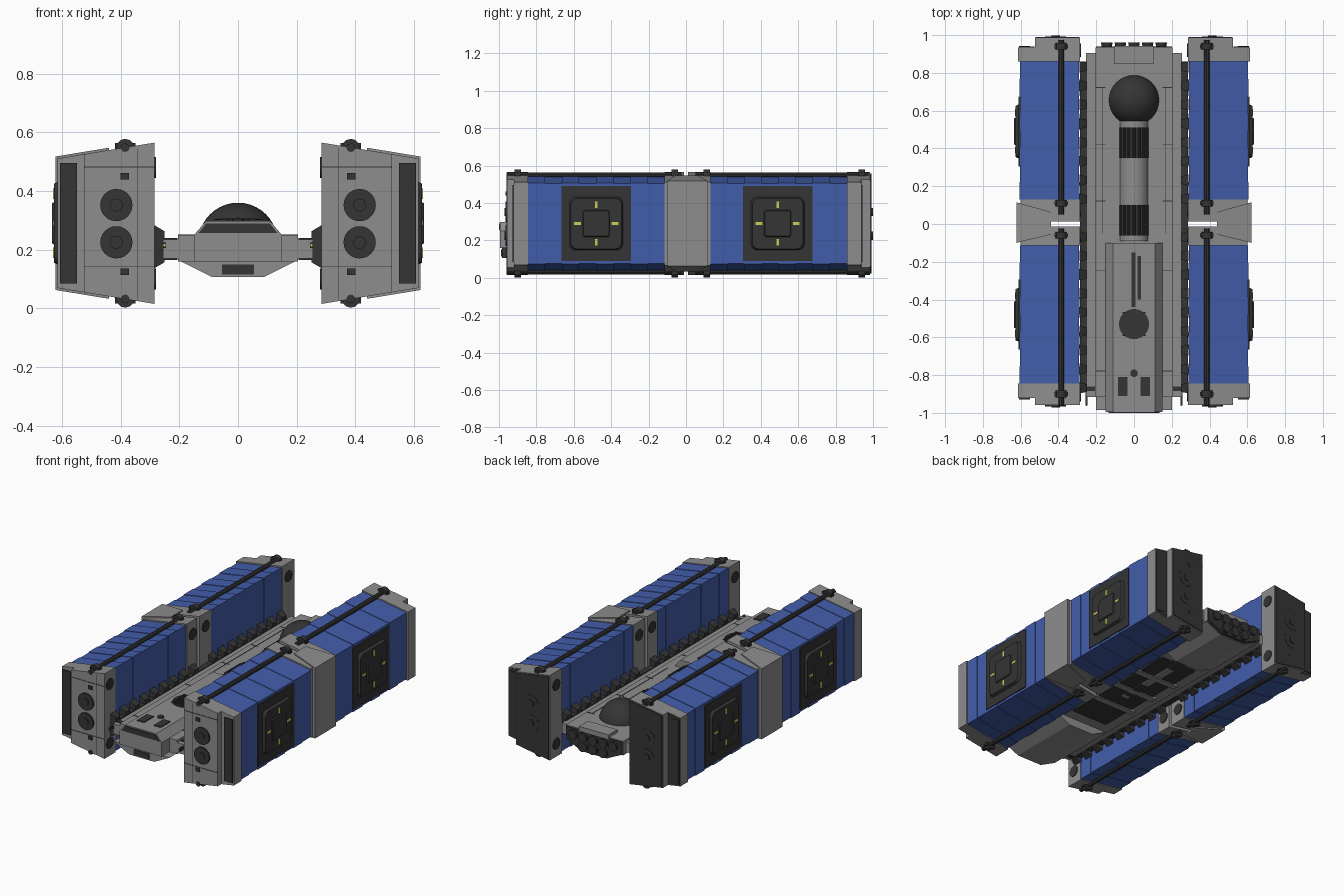
import bpy, bmesh, math
from mathutils import Matrix

if "Cube" in bpy.data.objects:
    bpy.data.objects.remove(bpy.data.objects["Cube"])


def material(name, rgb):
    m = bpy.data.materials.new(name)
    m.use_nodes = True
    m.diffuse_color = (*rgb, 1)
    m.node_tree.nodes["Principled BSDF"].inputs["Base Color"].default_value = (*rgb, 1)
    return m


GRAY = material("hull gray", (0.27, 0.27, 0.27))
DARK = material("charcoal", (0.035, 0.035, 0.035))
BLUE = material("container blue", (0.055, 0.11, 0.40))
YELLOW = material("marker yellow", (0.62, 0.62, 0.09))


def finish(name, bm, mat, smooth=False):
    bmesh.ops.recalc_face_normals(bm, faces=bm.faces)
    me = bpy.data.meshes.new(name)
    bm.to_mesh(me)
    bm.free()
    me.materials.append(mat)
    ob = bpy.data.objects.new(name, me)
    bpy.context.collection.objects.link(ob)
    if smooth:
        bpy.ops.object.select_all(action='DESELECT')
        ob.select_set(True)
        bpy.context.view_layer.objects.active = ob
        bpy.ops.object.shade_smooth_by_angle(angle=math.radians(35))
    return ob


def prism(name, pts, y0, y1, mat, s=1):
    """Extrude an (x, z) outline along y; s = -1 mirrors it in x."""
    bm = bmesh.new()
    a = [bm.verts.new((s * x, y0, z)) for x, z in pts]
    b = [bm.verts.new((s * x, y1, z)) for x, z in pts]
    bm.faces.new(a)
    bm.faces.new(b)
    for i in range(len(a)):
        j = (i + 1) % len(a)
        bm.faces.new((a[i], a[j], b[j], b[i]))
    return finish(name, bm, mat)


def box(name, x, y, z, mat, s=1):
    return prism(name, [(x[0], z[0]), (x[1], z[0]), (x[1], z[1]), (x[0], z[1])], *y, mat, s)


def disc(name, centre, r, depth, axis, mat, r2=None, n=24):
    """Cylinder or cone centred on a point along the given axis."""
    bm = bmesh.new()
    rot = {'X': Matrix.Rotation(math.pi / 2, 4, 'Y'),
           'Y': Matrix.Rotation(math.pi / 2, 4, 'X'), 'Z': Matrix()}[axis]
    bmesh.ops.create_cone(bm, cap_ends=True, segments=n, radius1=r,
                          radius2=r if r2 is None else r2, depth=depth,
                          matrix=Matrix.Translation(centre) @ rot)
    return finish(name, bm, mat, True)


def top(x):
    return 0.565 - 0.164 * (x - 0.285)


def section(x0, x1, d=0.0):
    """Tapered pod cross-section between two x values, inset by d in height."""
    return [(x0, 0.58 - top(x0) + d), (x1, 0.58 - top(x1) + d),
            (x1, top(x1) - d), (x0, top(x0) - d)]


def rounded_plate(name, s, y, half, x0, x1, radius, mat):
    z, h, r = 0.29, half, radius
    bm = bmesh.new()
    ring = []
    for i, (cy, cz) in enumerate(((1, 1), (-1, 1), (-1, -1), (1, -1))):
        for k in range(5):
            t = math.pi / 2 * (i + k / 4)
            ring.append((y + cy * (h - r) + r * math.cos(t), z + cz * (h - r) + r * math.sin(t)))
    f = bm.faces.new([bm.verts.new((s * x0, *p)) for p in ring])
    top_face = bmesh.ops.extrude_face_region(bm, geom=[f])["geom"]
    vs = [v for v in top_face if isinstance(v, bmesh.types.BMVert)]
    for v in vs:
        v.co = (s * x1, y + (v.co.y - y) * 0.93, z + (v.co.z - z) * 0.93)
    return finish(name, bm, mat)


def pod(s, y0, y1, mid, front):
    # ribbed blue container
    n = 8
    step = (y1 - y0) / n
    for i in range(n):
        odd = i % 2
        prism("container_rib", section(0.289 + odd * 0.002, 0.607 - odd * 0.003, 0.005 + odd * 0.003),
              y0 + i * step, y0 + (i + 1) * step, BLUE, s)
    # outer hatch with square bezel and markers
    box("hatch_panel", (0.600, 0.611), (mid - 0.185, mid + 0.185), (0.09, 0.49), DARK, s)
    rounded_plate("hatch_frame", s, mid, 0.145, 0.606, 0.628, 0.035, DARK)
    rounded_plate("hatch_centre", s, mid, 0.073, 0.626, 0.635, 0.012, DARK)
    for d in (-0.1, 0.1):
        box("hatch_marker", (0.626, 0.631), (mid - 0.007, mid + 0.007), (0.272 + d, 0.308 + d), YELLOW, s)
        box("hatch_marker", (0.626, 0.631), (mid + d - 0.018, mid + d + 0.018), (0.283, 0.297), YELLOW, s)
    # end caps: towards the ship's end, and towards the middle
    e = -1 if front else 1
    end, inner = (y0, y1) if front else (y1, y0)
    prism("end_cap", section(0.285, 0.615), *sorted((end, end + e * 0.075)), GRAY, s)
    tip = end + e * (0.112 if front else 0.125)
    prism("end_cap_step", section(0.285, 0.525), *sorted((end, tip)), GRAY, s)
    box("end_cap_outer_plate", (0.55, 0.608), sorted((end + e * 0.07, end + e * 0.083)), (0.085, 0.495), DARK, s)
    prism("middle_cap", section(0.285, 0.60), *sorted((inner, -0.012 if front else 0.012)), GRAY, s)
    if not front:
        prism("rear_plate", section(0.29, 0.52, 0.006), tip, tip + 0.006, DARK, s)
        prism("rear_outer_plate", section(0.527, 0.61, 0.006), end + 0.07, end + 0.079, DARK, s)
    # paired ports and slots on the end face
    for z in (0.225, 0.352):
        disc("end_port", (s * 0.415, tip, z), 0.055, 0.016, 'Y', DARK)
        disc("end_port_hub", (s * 0.415, tip + e * 0.008, z), 0.022, 0.012, 'Y', DARK, n=16)
    for z in (0.125, 0.45):
        box("end_slot", (0.372, 0.40), sorted((tip, tip + e * 0.007)), (z - 0.011, z + 0.011), DARK, s)
    for z in (0.14, 0.48):
        box("end_seam", (0.285, 0.525), sorted((tip, tip + e * 0.002)), (z, z + 0.003), DARK, s)
    box("end_seam_upright", (0.342, 0.345), sorted((tip, tip + e * 0.002)), (0.03, 0.545), DARK, s)
    # round ports on the inner wall of both caps
    for y in (end + e * 0.06, inner - e * 0.055):
        for z in (0.10, 0.48):
            disc("inner_wall_port", (s * 0.285, y, z), 0.036, 0.01, 'X', DARK, n=16)
    # tie rods above and below
    a, b = (-0.93, -0.055) if front else (0.08, 0.945)
    for z in (0.032, 0.548):
        disc("tie_rod", (s * 0.385, (a + b) / 2, z), 0.015, b - a + 0.06, 'Y', DARK, n=10)
        for y in (a + 0.03, b - 0.005):
            disc("tie_rod_collar", (s * 0.385, y, z), 0.03, 0.035, 'Y', DARK, n=12)
            box("tie_rod_lug", (0.35, 0.42), (y - 0.01, y + 0.01), (z - 0.015, z + 0.015), DARK, s)


for s in (1, -1):
    pod(s, -0.845, -0.115, -0.48, True)
    pod(s, 0.13, 0.86, 0.49, False)
    # clamp joining the front and rear pods
    clamp = prism("pod_clamp", section(0.44, 0.622, -0.008), -0.10, 0.115, GRAY, s)
    for v in clamp.data.vertices:
        if abs(v.co.x) < 0.5:
            v.co.y *= 0.55
    # side rail, rack teeth and forward prongs
    box("side_rail", (0.20, 0.255), (-0.915, 0.905), (0.17, 0.235), GRAY, s)
    box("rack_beam", (0.25, 0.287), (-0.87, 0.86), (0.165, 0.24), DARK, s)
    for i in range(18):
        y = -0.868 + i * 0.1
        if abs(y) > 0.05:
            tooth = box("rack_tooth", (0.25, 0.288), (y - 0.029, y + 0.029), (0.135, 0.285), DARK, s)
            for v in tooth.data.vertices:
                if abs(v.co.x) < 0.27:
                    v.co.y = y + (v.co.y - y) * 0.7
                    v.co.z = 0.21 + (v.co.z - 0.21) * 0.7
    box("rail_end", (0.207, 0.285), (-0.885, -0.86), (0.165, 0.24), DARK, s)
    box("prong", (0.246, 0.256), (-0.96, -0.87), (0.205, 0.225), DARK, s)
    box("prong_marker", (0.248, 0.254), (-0.964, -0.96), (0.211, 0.219), YELLOW, s)

# central hull
box("hull_slab", (-0.205, 0.205), (-0.915, 0.935), (0.16, 0.25), GRAY)
nose = [(-0.15, 0.16), (0.15, 0.16), (0.15, 0.25), (0.11, 0.297), (-0.11, 0.297), (-0.15, 0.25)]
prism("nose_deck", nose, -0.995, -0.10, GRAY)
keel = [(-0.2, 0.162), (-0.09, 0.107), (0.09, 0.107), (0.2, 0.162)]
prism("front_keel", keel, -0.985, -0.5, GRAY)
prism("rear_keel", keel, 0.5, 0.92, GRAY)
box("belly_plate", (-0.13, 0.13), (-0.42, 0.42), (0.152, 0.162), DARK)
for y in (-0.2, 0.0, 0.2):
    box("belly_rib", (-0.16, 0.16), (y - 0.02, y + 0.02), (0.145, 0.162), GRAY)
prism("nose_window", [(-0.135, 0.256), (0.135, 0.256), (0.108, 0.29), (-0.108, 0.29)], -1.0, -0.994, DARK)
box("nose_intake", (-0.055, 0.055), (-0.99, -0.98), (0.115, 0.15), DARK)

# deck details
disc("deck_grille", (0, -0.53, 0.298), 0.08, 0.012, 'Z', DARK)
for i in range(-3, 4):
    box("grille_bar", (-0.06, 0.06), (-0.534 + i * 0.02, -0.526 + i * 0.02), (0.3, 0.308), DARK)
disc("deck_cap", (0, -0.79, 0.298), 0.02, 0.012, 'Z', DARK, n=16)
box("deck_slot_long", (-0.012, 0.008), (-0.44, -0.15), (0.29, 0.303), DARK)
box("deck_slot_short", (0.018, 0.038), (-0.40, -0.17), (0.29, 0.303), DARK)
for s in (1, -1):
    box("deck_hatch", (0.035, 0.085), (-0.91, -0.81), (0.29, 0.302), DARK, s)
    for y in (-0.78, -0.25, 0.12, 0.42, 0.72):
        box("deck_seam", (0.15, 0.205), (y, y + 0.004), (0.245, 0.252), DARK, s)
    box("deck_side_seam", (0.165, 0.168), (-0.05, 0.72), (0.245, 0.252), DARK, s)

# spine barrel with ribbed sleeves, ending in the dome
disc("spine_barrel", (0, 0.24, 0.225), 0.078, 0.66, 'Y', GRAY, n=32)
for a, b in ((-0.06, 0.10), (0.35, 0.51)):
    disc("spine_sleeve", (0, (a + b) / 2, 0.225), 0.080, b - a, 'Y', DARK, n=32)
    for i in range(9):
        t = math.pi * (i + 0.5) / 9
        disc("sleeve_rib", (0.08 * math.cos(t), (a + b) / 2, 0.225 + 0.08 * math.sin(t)),
             0.007, b - a, 'Y', DARK, n=8)
bm = bmesh.new()
bmesh.ops.create_uvsphere(bm, u_segments=32, v_segments=20, radius=0.135,
                          matrix=Matrix.Translation((0, 0.655, 0.225)))
bmesh.ops.bisect_plane(bm, geom=bm.verts[:] + bm.edges[:] + bm.faces[:], clear_inner=True,
                       plane_co=(0, 0, 0.2), plane_no=(0, 0, 1))
finish("dome", bm, DARK, True)

# stern block and engine nozzles
box("stern_block", (-0.105, 0.105), (0.85, 0.942), (0.24, 0.268), GRAY)
stern = [(-0.2, 0.165), (-0.09, 0.112), (0.09, 0.112), (0.2, 0.165), (0.2, 0.245), (-0.2, 0.245)]
prism("stern_plate", stern, 0.91, 0.941, DARK)
for count, z in ((5, 0.208), (3, 0.147)):
    for i in range(count):
        x = (i - (count - 1) / 2) * 0.072
        disc("engine_nozzle", (x, 0.945, z), 0.031, 0.03, 'Y', DARK, r2=0.025, n=12)
